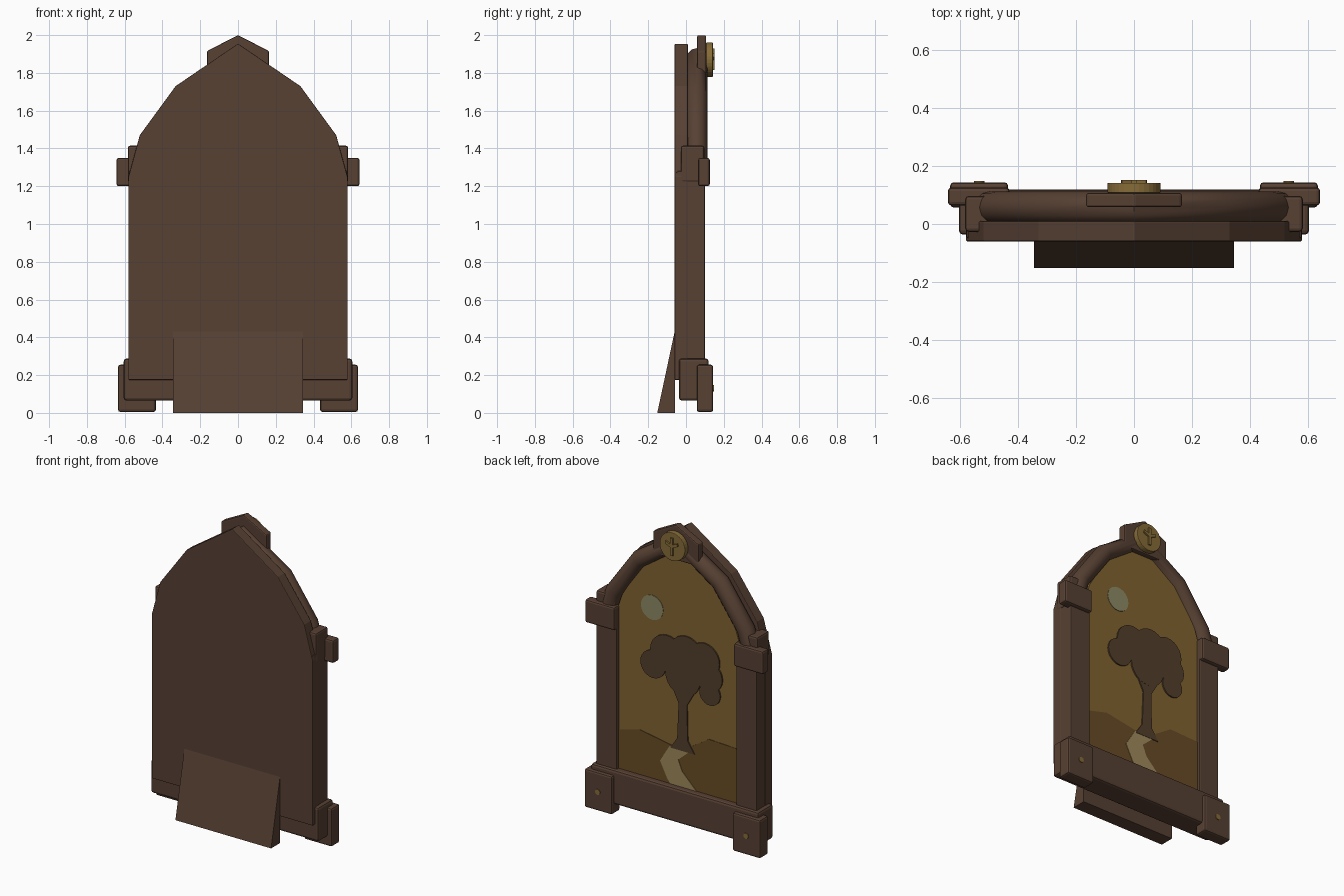
import bpy, bmesh, math

if "Cube" in bpy.data.objects:
    bpy.data.objects.remove(bpy.data.objects["Cube"])


def material(name, rgb):
    m = bpy.data.materials.new(name)
    m.diffuse_color = (*rgb, 1)
    m.use_nodes = True
    m.node_tree.nodes["Principled BSDF"].inputs["Base Color"].default_value = m.diffuse_color
    return m


WOOD = material("wood", (0.095, 0.052, 0.033))
SKY = material("sky", (0.22, 0.125, 0.03))
HILL = material("hill", (0.14, 0.07, 0.018))
PATH = material("path", (0.34, 0.25, 0.10))
MOON = material("moon", (0.27, 0.25, 0.13))
TREE = material("tree", (0.085, 0.05, 0.025))
GOLD = material("gold", (0.24, 0.15, 0.04))


def prism(name, polys, y0, y1, mat, bevel=0.0):
    """Extrude one or more (x, z) outlines from y0 to y1 into one object."""
    bm = bmesh.new()
    for pts in polys:
        face = bm.faces.new([bm.verts.new((x, y0, z)) for x, z in pts])
        new = bmesh.ops.extrude_face_region(bm, geom=[face])["geom"]
        verts = [v for v in new if isinstance(v, bmesh.types.BMVert)]
        bmesh.ops.translate(bm, verts=verts, vec=(0, y1 - y0, 0))
    bmesh.ops.recalc_face_normals(bm, faces=bm.faces)
    me = bpy.data.meshes.new(name)
    bm.to_mesh(me)
    bm.free()
    me.materials.append(mat)
    ob = bpy.data.objects.new(name, me)
    bpy.context.collection.objects.link(ob)
    if bevel:
        mod = ob.modifiers.new("Bevel", "BEVEL")
        mod.width, mod.segments = bevel, 2
    return ob


def rect(x0, x1, z0, z1):
    return [(x0, z0), (x1, z0), (x1, z1), (x0, z1)]


def disc(cx, cz, r, n=24):
    return [(cx + r * math.cos(2 * math.pi * i / n),
             cz + r * math.sin(2 * math.pi * i / n)) for i in range(n)]


def mirrored(half):
    """Right half listed bottom to top, ending on the centre line."""
    return half + [(-x, z) for x, z in reversed(half) if x > 0]


def box(name, x0, x1, y0, y1, z0, z1, bevel=0.012):
    return prism(name, [rect(x0, x1, z0, z1)], y0, y1, WOOD, bevel)


# Backing board with pointed arch
prism("back_panel", [mirrored([(0.58, 0.175), (0.58, 1.25), (0.52, 1.47),
                               (0.33, 1.73), (0, 1.955)])], -0.06, 0.01, WOOD, 0.004)

# Rear wedge stand
bm = bmesh.new()
tri = bm.faces.new([bm.verts.new((-0.345, y, z))
                    for y, z in ((-0.152, 0), (-0.058, 0), (-0.058, 0.44))])
ext = bmesh.ops.extrude_face_region(bm, geom=[tri])["geom"]
bmesh.ops.translate(bm, verts=[v for v in ext if isinstance(v, bmesh.types.BMVert)],
                    vec=(0.69, 0, 0))
bmesh.ops.recalc_face_normals(bm, faces=bm.faces)
me = bpy.data.meshes.new("rear_stand")
bm.to_mesh(me)
bm.free()
me.materials.append(WOOD)
bpy.context.collection.objects.link(bpy.data.objects.new("rear_stand", me))

# Frame: bottom rail, then posts, caps and corner blocks on each side
box("bottom_rail", -0.605, 0.605, -0.037, 0.12, 0.065, 0.288, 0.015)
for side, s in (("right", 1), ("left", -1)):
    def pair(name, a, b, *rest):
        x0, x1 = sorted((s * a, s * b))
        return box(f"{side}_{name}", x0, x1, *rest)
    pair("post", 0.43, 0.578, -0.05, 0.10, 0.18, 1.28, 0.006)
    pair("post_cap", 0.445, 0.583, -0.027, 0.097, 1.22, 1.415)
    pair("upper_block", 0.43, 0.643, 0.064, 0.126, 1.20, 1.35)
    pair("corner_block", 0.435, 0.635, 0.057, 0.144, 0.005, 0.255)
    prism(f"{side}_nail", [disc(s * 0.535, 0.13, 0.018, 12)], 0.14, 0.148, GOLD)

# Rounded arch moulding
cu = bpy.data.curves.new("arch_moulding", "CURVE")
cu.dimensions = "3D"
cu.bevel_depth, cu.bevel_resolution, cu.use_fill_caps = 0.056, 4, True
half = [(0.515, 1.28), (0.472, 1.43), (0.29, 1.685), (0, 1.875)]
path = half + [(-x, z) for x, z in reversed(half[:-1])]
sp = cu.splines.new("POLY")
sp.points.add(len(path) - 1)
for p, (x, z) in zip(sp.points, path):
    p.co = (x, 0.057, z, 1)
arch = bpy.data.objects.new("arch_moulding", cu)
bpy.context.collection.objects.link(arch)
cu.materials.append(WOOD)
bpy.context.view_layer.objects.active = arch
arch.select_set(True)
bpy.ops.object.convert(target="MESH")
bpy.ops.object.shade_smooth_by_angle(angle=math.radians(50))

# Keystone and medallion with a sprig emblem
prism("keystone", [mirrored([(0.165, 1.77), (0.165, 1.915), (0, 2.0)])],
      0.058, 0.107, WOOD, 0.008)
prism("medallion", [disc(0, 1.87, 0.092, 32)], 0.107, 0.142, GOLD, 0.004)
prism("medallion_sprig", [
    rect(-0.009, 0.009, 1.815, 1.93),
    [(0, 1.865), (0.045, 1.885), (0.042, 1.903), (0, 1.885)],
    [(0, 1.865), (-0.045, 1.885), (-0.042, 1.903), (0, 1.885)]],
    0.14, 0.152, GOLD)

# Picture: sky, moon, hills, path and tree in thin layers
prism("picture_sky", [mirrored([(0.45, 0.2), (0.45, 1.3), (0.41, 1.42),
                                (0.26, 1.67), (0, 1.84)])], 0.0, 0.076, SKY)
prism("picture_moon", [disc(0.19, 1.40, 0.08)], 0.07, 0.079, MOON)
prism("picture_hills", [[(0.45, 0.2), (0.45, 0.535), (0.28, 0.58), (0.05, 0.54),
                         (-0.08, 0.56), (-0.22, 0.65), (-0.45, 0.64),
                         (-0.45, 0.2)]], 0.07, 0.079, HILL)
prism("picture_path", [[(0.06, 0.535), (-0.08, 0.53), (0.0, 0.46), (-0.03, 0.39),
                        (-0.17, 0.25), (0.03, 0.25), (0.08, 0.32),
                        (0.13, 0.42)]], 0.07, 0.082, PATH)
prism("picture_trunk", [[(0.055, 0.525), (0.005, 0.6), (-0.005, 0.83), (0.06, 0.96),
                         (-0.14, 0.96), (-0.065, 0.83), (-0.07, 0.6),
                         (-0.12, 0.525)]], 0.07, 0.084, TREE)
blobs = [(0.18, 1.035, 0.09), (0.08, 1.13, 0.12), (-0.06, 1.16, 0.12),
         (-0.19, 1.16, 0.11), (-0.22, 1.06, 0.1), (-0.23, 0.95, 0.075),
         (-0.035, 1.01, 0.125)]
prism("picture_canopy", [disc(*b) for b in blobs], 0.07, 0.085, TREE)
